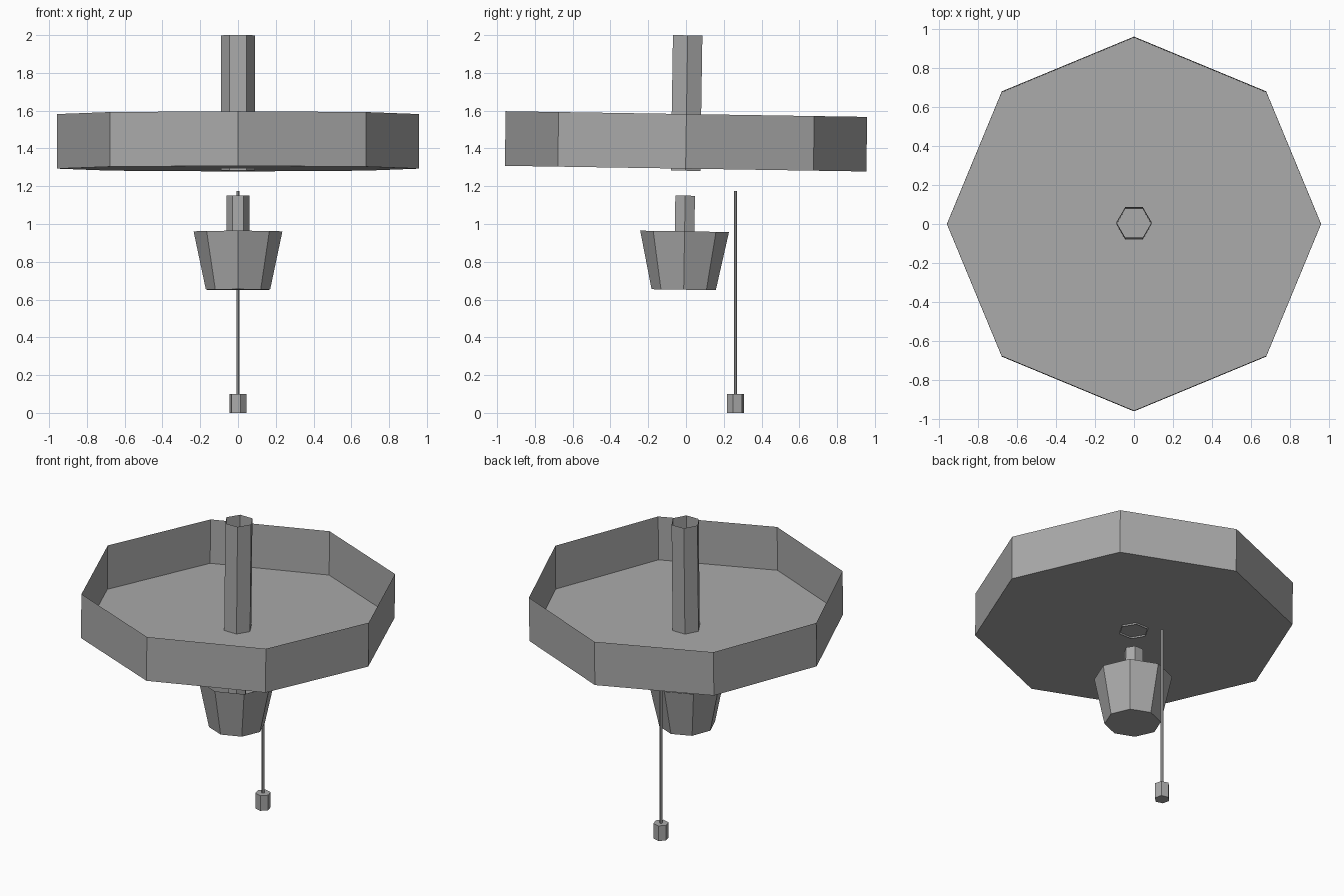
import bpy, bmesh, math
from mathutils import Matrix, Vector

default = bpy.data.objects.get("Cube")
if default:
    bpy.data.objects.remove(default, do_unlink=True)

# One plain grey for every part
grey = bpy.data.materials.new("plain grey")
grey.use_nodes = True
colour = (0.4, 0.4, 0.4, 1)
grey.diffuse_color = colour
grey.node_tree.nodes["Principled BSDF"].inputs["Base Color"].default_value = colour

# The dish, tubes and cup share a slight lean about the dish centre
pivot = Vector((0, 0, 1.435))
lean = (Matrix.Translation(pivot) @ Matrix.Rotation(math.radians(-0.9), 4, "X")
        @ Matrix.Translation(-pivot))


def prism(name, sides, r_low, r_high, z_low, z_high, floor=False, lid=False,
          y=0, turn=0, matrix=Matrix()):
    """Flat-sided shell between two rings, with optional end faces."""
    bm = bmesh.new()

    def ring(r, z):
        angles = [turn + math.tau * i / sides for i in range(sides)]
        return [bm.verts.new((r * math.cos(a), y + r * math.sin(a), z)) for a in angles]

    low, high = ring(r_low, z_low), ring(r_high, z_high)
    for i in range(sides):
        j = (i + 1) % sides
        bm.faces.new((low[i], low[j], high[j], high[i]))
    if floor:
        bm.faces.new(low[::-1])
    if lid:
        bm.faces.new(high)
    bm.transform(matrix)
    mesh = bpy.data.meshes.new(name)
    bm.to_mesh(mesh)
    bm.free()
    mesh.materials.append(grey)
    obj = bpy.data.objects.new(name, mesh)
    bpy.context.collection.objects.link(obj)
    return obj


# Open dish with the mounting tube running through its floor
prism("dish", 8, 0.957, 0.957, 1.293, 1.582, floor=True, matrix=lean)
prism("mounting_tube", 6, 0.09, 0.09, 1.282, 1.999, matrix=lean)

# Open tapered cup with its neck tube standing inside
prism("cup", 8, 0.17, 0.235, 0.652, 0.961, floor=True, matrix=lean)
prism("neck_tube", 6, 0.06, 0.06, 0.66, 1.15, matrix=lean)

# Pull cord hanging behind the cup, with a weight on its end
turn = math.radians(-15)
prism("pull_cord", 6, 0.009, 0.009, 0.1, 1.175, True, True, y=0.262, turn=turn)
prism("cord_weight", 6, 0.047, 0.047, 0, 0.1, True, True, y=0.262, turn=turn)
